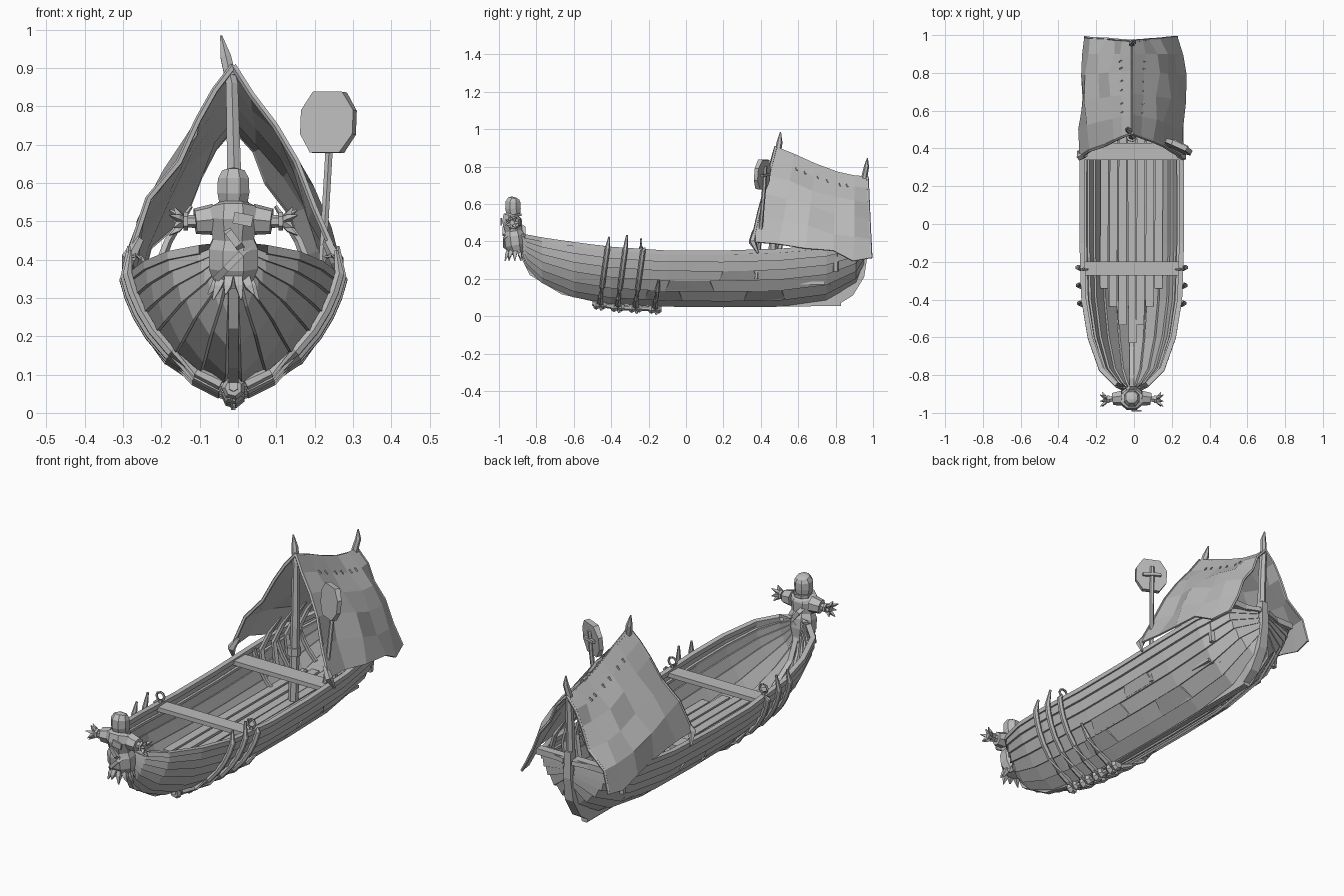
import bpy, bmesh, math, random
from mathutils import Vector, Matrix

random.seed(4)
if "Cube" in bpy.data.objects:
    bpy.data.objects.remove(bpy.data.objects["Cube"], do_unlink=True)

grey = bpy.data.materials.new("weathered_grey")
grey.use_nodes = True
grey.diffuse_color = (0.5, 0.5, 0.5, 1)
grey.node_tree.nodes["Principled BSDF"].inputs["Base Color"].default_value = (0.5, 0.5, 0.5, 1)
CX = -0.012  # centre line of the boat


def finish(name, bm, mirror=False, thick=0, offset=-1):
    bmesh.ops.recalc_face_normals(bm, faces=bm.faces)
    me = bpy.data.meshes.new(name)
    bm.to_mesh(me)
    bm.free()
    me.materials.append(grey)
    ob = bpy.data.objects.new(name, me)
    bpy.context.collection.objects.link(ob)
    ob.location.x = CX
    if thick:
        m = ob.modifiers.new("thickness", "SOLIDIFY")
        m.thickness, m.offset = thick, offset
    if mirror:
        ob.modifiers.new("mirror", "MIRROR")
    return ob


def sweep(name, pts, r, n=6, wide=1.0, mirror=False):
    """Tapered bar along a path; r is one radius or one per point."""
    pts = [Vector(p) for p in pts]
    rs = r if isinstance(r, (list, tuple)) else [r] * len(pts)
    bm, rings = bmesh.new(), []
    for i, p in enumerate(pts):
        t = (pts[min(i + 1, len(pts) - 1)] - pts[max(i - 1, 0)]).normalized()
        ref = Vector((1, 0, 0)) if abs(t.x) < 0.8 else Vector((0, 1, 0))
        a = (ref - t * ref.dot(t)).normalized()
        b = t.cross(a)
        angles = [2 * math.pi * (k + 0.5) / n for k in range(n)]
        rings.append([bm.verts.new(p + (a * math.cos(q) * wide + b * math.sin(q)) * rs[i]) for q in angles])
    for r0, r1 in zip(rings, rings[1:]):
        for k in range(n):
            bm.faces.new((r0[k], r0[(k + 1) % n], r1[(k + 1) % n], r1[k]))
    bm.faces.new(rings[0])
    bm.faces.new(rings[-1])
    return finish(name, bm, mirror)


def box(name, loc, size, rot=(0, 0, 0)):
    bm = bmesh.new()
    bmesh.ops.create_cube(bm, size=1)
    bm.transform(Matrix.Translation(loc) @ Matrix.Rotation(rot[2], 4, "Z") @ Matrix.Rotation(rot[1], 4, "Y")
                 @ Matrix.Rotation(rot[0], 4, "X") @ Matrix.Diagonal((*size, 1)))
    return finish(name, bm)


def grid(rows, name, **kw):
    bm = bmesh.new()
    vs = [[bm.verts.new(p) for p in row] for row in rows]
    for a, b in zip(vs, vs[1:]):
        for k in range(len(a) - 1):
            bm.faces.new((a[k], a[k + 1], b[k + 1], b[k]))
    return finish(name, bm, **kw)


def interp(table, y):
    for a, b in zip(table, table[1:]):
        if y <= b[0]:
            f = max(0, (y - a[0]) / (b[0] - a[0]))
            return [p + (q - p) * f for p, q in zip(a[1:], b[1:])]
    return table[-1][1:]


# Hull stations: y, half width, keel height, sheer height
STATIONS = [(-.885, .02, .36, .435), (-.85, .085, .27, .425), (-.77, .165, .19, .41), (-.6, .225, .115, .385),
            (-.4, .258, .08, .36), (-.1, .268, .065, .34), (.2, .268, .062, .34), (.5, .265, .065, .35),
            (.75, .245, .1, .37), (.91, .185, .19, .395), (.955, .025, .28, .41)]
SECTION = [(.04, 0), (.3, .11), (.56, .29), (.75, .49), (.87, .67), (.95, .84), (1, 1)]


def hull_point(y, u, v, out=0):
    w, k, s = interp(STATIONS, y)
    return Vector((max(w * u + out, 0.004), y, k + (s - k) * v - out * (1 - v) * 0.7))


# Overlapping hull planks
for i, ((u0, v0), (u1, v1)) in enumerate(zip(SECTION, SECTION[1:])):
    rows = [[hull_point(st[0], u0, v0 - .02, .012), hull_point(st[0], u1, v1 + .01, .002)] for st in STATIONS]
    grid(rows, f"hull_plank_{i + 1}", mirror=True, thick=.012)

# Gunwale, inner rail and stems
ys = [st[0] for st in STATIONS]
sweep("gunwale", [hull_point(y, 1, 1, -.004) for y in ys], .016, 4, 1.15, True)
sweep("inner_rail", [hull_point(y, .93, .86, -.004) for y in ys[1:-1]], .009, 4, 1, True)
sweep("keel_and_stem", [(0, -.885, .46), (0, -.89, .36), (0, -.825, .23), (0, -.66, .13), (0, -.46, .085),
                        (0, -.14, .068), (0, .3, .066), (0, .83, .068)], .02, 4, .9)
sweep("stern_post", [(0, .81, .085), (0, .87, .13), (0, .925, .22), (0, .945, .33), (0, .945, .46)],
      [.03, .042, .042, .036, .03], 4, .8)
grid([[(0, y, .058), (0, y, interp(STATIONS, y)[1] + .02)] for y in (.4, .6, .75, .83)], "skeg",
     thick=.034, offset=0)
box("stern_beam", (0, .925, .405), (.38, .04, .03))

# Floor boards and frames inside the hull
for i in range(7):
    x = (i - 3) * .048
    box(f"floor_board_{i + 1}", (x, .1 + abs(x) * .7, .165 + abs(x) * .1 + random.uniform(-.003, .003)),
        (.042, 1.46 - abs(x) * 2.6, .014), (0, 0, random.uniform(-.008, .008)))
for i, y in enumerate((.5, .66, .8)):
    sweep(f"hull_frame_{i + 1}", [hull_point(y, u, v, -.016) for u, v in SECTION[2:]], .011, 4, 1, True)

# Benches
for name, y, d in (("front_bench", -.235, .075), ("rear_bench", .385, .09)):
    box(name, (0, y, .338), (.515, d, .022))

# Oar rings
for s in (-1, 1):
    sweep("oar_ring", [(s * .255 + .022 * math.cos(a), -.24, .39 + .022 * math.sin(a))
                       for a in [k * math.pi / 4 for k in range(9)]], .006, 5)
    sweep("oar_ring_pin", [(s * .255, -.24, .33), (s * .255, -.24, .372)], .01, 6)

# Rib cage clamped under the hull
for i, (y, top) in enumerate(((-.46, 1.22), (-.365, 1.28), (-.27, 1.06), (-.165, .5))):
    path = [hull_point(y + v * .04, u, v, .022) for u, v in SECTION if v < top]
    if top > 1:
        path.append(hull_point(y + .05, 1, top, .012))
    sweep(f"rib_{i + 1}", path, [.017] + [.014] * (len(path) - 2) + [.005], 6, 1, True)
    z = interp(STATIONS, y)[1] - .025
    sweep(f"vertebra_{i + 1}", [(0, y - .035, z), (0, y - .02, z), (0, y, z), (0, y + .02, z), (0, y + .035, z)],
          [.022, .032, .02, .03, .02], 7)
    sweep(f"vertebra_spine_{i + 1}", [(0, y, z), (0, y + .008, z - .035)], [.014, .006], 5)
    sweep(f"vertebra_wing_{i + 1}", [(0, y, z), (.045, y + .01, z + .006)], [.016, .008], 5, 1, True)
sweep("backbone", [(0, -.5, .07), (0, -.36, .046), (0, -.14, .04)], .014, 6)

# Repair patches on the hull sides
for y, row, n in ((.02, 2, .13), (-.12, 1, .1), (.42, 1, .11), (.28, 3, .1)):
    (u0, v0), (u1, v1) = SECTION[row], SECTION[row + 1]
    grid([[hull_point(y + d, u0, v0, .016), hull_point(y + d * .8, u1, v1, .012)] for d in (-n, 0, n)],
         "hull_patch", thick=.008, mirror=True)

# Tent: ridge y and height, hem y and height, hem half width on the right and on the left
TENT = [(.48, .905, .355, .42, .262, .285), (.58, .865, .50, .40, .268, .262), (.69, .815, .64, .37, .268, .29),
        (.81, .77, .78, .335, .268, .295), (.9, .75, .9, .315, .268, .27), (.97, .745, .99, .30, .25, .235)]
DRAPE_RIGHT = [(0, 0), (.15, .14), (.32, .3), (.56, .51), (.82, .72), (1, 1)]
DRAPE_LEFT = [(0, 0), (.19, .15), (.39, .32), (.59, .51), (.76, .76), (1, 1)]


def tent_side(s, drape):
    rows = []
    for j, (yr, zr, yh, zh, wr, wl) in enumerate(TENT):
        row, w = [], wl if s > 0 else wr
        for u, v in drape:
            slack = math.sin(v * math.pi) * math.sin(j / 5 * math.pi) * .028
            fold = random.uniform(-.014, .014) * (v > 0)
            rag = random.uniform(-.025, .025) * (v == 1)
            row.append((s * (w * u + slack + fold), yr + (yh - yr) * v + rag * .4 * (j not in (0, 5)),
                        zr + (zh - zr) * v + rag + fold * .5))
        rows.append(row)
    return rows


for s, side, drape in ((-1, "right", DRAPE_RIGHT), (1, "left", DRAPE_LEFT)):
    rows = tent_side(s, drape)
    grid(rows, f"tent_cloth_{side}", thick=.008, offset=0)
    sweep(f"tent_front_hem_{side}", rows[0], .009, 5)
    sweep(f"tent_back_hem_{side}", rows[-1], .007, 5)
    # Stitches near the ridge and a torn flap at the hem
    for j in (1, 2, 3):
        p, q = Vector(rows[j][1]), Vector(rows[j + 1][1])
        for f in (.2, .6):
            box("tent_stitch", p.lerp(q, f) + Vector((s * .004, 0, .004)), (.02, .007, .007), (0, s * .9, .5))
    corner = Vector(rows[0][-1])
    sweep(f"tent_corner_{side}", [corner + Vector((-s * .03, .01, .05)), corner,
                                  corner + Vector((s * .012, .03, -.06))], [.012, .02, .005], 5)
sweep("tent_ridge_pole", [(0, t[0], t[1] - .012) for t in TENT], .011, 6)
sweep("front_tent_pole", [(0, .46, .17), (.004, .47, .55), (-.004, .488, .86), (-.02, .5, .93), (-.032, .505, .985)],
      [.024, .022, .018, .016, .003], 6)
sweep("back_tent_pole", [(0, .935, .3), (0, .945, .6), (0, .955, .75), (.01, .965, .8), (.006, .97, .845)],
      [.02, .02, .016, .014, .003], 6)
# Props leaning inside the tent
for i, y in enumerate((.5, .6, .7, .8)):
    sweep(f"tent_prop_{i + 1}", [(.19, y, .24), (.205, y, .36), (.17, y + .02, .45), (.11, y + .02, .54)],
          [.016, .014, .012, .005], 5, 1, True)
sweep("tent_pole_rope", [(0, .465, .4), (0, .467, .44)], .032, 7)

# Paddle standing by the tent
sweep("paddle_shaft", [(.215, .375, .2), (.234, .395, .42), (.25, .418, .69), (.254, .424, .8)], .011, 6)
bm = bmesh.new()
bmesh.ops.create_cone(bm, cap_ends=True, segments=8, radius1=.082, radius2=.082, depth=.022)
bm.transform(Matrix.Translation((.248, .408, .758)) @ Matrix.Rotation(math.radians(-26), 4, "Z")
             @ Matrix.Rotation(math.radians(85), 4, "X") @ Matrix.Rotation(math.pi / 8, 4, "Z"))
for v in bm.verts:  # squarer top and bottom
    if abs(v.co.z - .758) > .05:
        v.co.x, v.co.y = .248 + (v.co.x - .248) * 1.35, .408 + (v.co.y - .408) * 1.25
        v.co.z = .758 + (v.co.z - .758) * 1.05
finish("paddle_blade", bm)
box("paddle_crossbar", (.257, .426, .755), (.09, .014, .014), (0, .1, -.45))

# Straw figurehead: torso, ties, head, arms and straw tufts
sweep("figure_torso", [(0, -.9, .335), (0, -.912, .38), (0, -.918, .43), (0, -.922, .455), (0, -.93, .51), (0, -.928, .535),
                       (0, -.92, .55)], [.042, .058, .058, .048, .058, .052, .025], 8, 1.2)
for z, r, tilt in ((.455, .058, .008), (.395, .064, -.006)):
    sweep("figure_tie", [(-tilt, -.92, z - .006), (tilt, -.92, z + .006)], r, 8, 1.15)
sweep("figure_head", [(0, -.92, .535), (0, -.922, .55), (0, -.925, .575), (0, -.925, .61), (0, -.92, .63), (0, -.918, .637)],
      [.03, .04, .045, .044, .032, .012], 8)
sweep("figure_collar", [(0, -.92, .535), (0, -.92, .55)], .044, 8)
sweep("figure_sleeve", [(.05, -.92, .505), (.1, -.925, .5)], [.042, .034], 7, 1, True)
sweep("figure_arm", [(.09, -.925, .5), (.15, -.93, .5)], [.018, .014], 6, 1, True)
sweep("figure_cuff", [(.118, -.928, .5), (.13, -.928, .5)], .024, 6, 1, True)
for k in range(7):
    a = 2 * math.pi * k / 7
    c, d = math.cos(a), math.sin(a)
    sweep("hand_straw", [(.125, -.93, .5), (.145, -.93 + c * .022, .5 + d * .022),
                         (.155 + .012 * (k % 2), -.93 + c * .04, .5 + d * .038)], [.009, .01, .002], 4, 1, True)
for k in range(10):
    a = 2 * math.pi * k / 10
    c, d = math.cos(a), math.sin(a)
    sweep("skirt_straw", [(c * .035, -.91 + d * .035, .36), (c * .05, -.915 + d * .045, .33),
                          (c * .066, -.915 + d * .055, .295 + .015 * (k % 2))], [.016, .014, .003], 4)
box("chest_patch", (.025, -.988, .505), (.05, .008, .03), (0, .2, 0))
